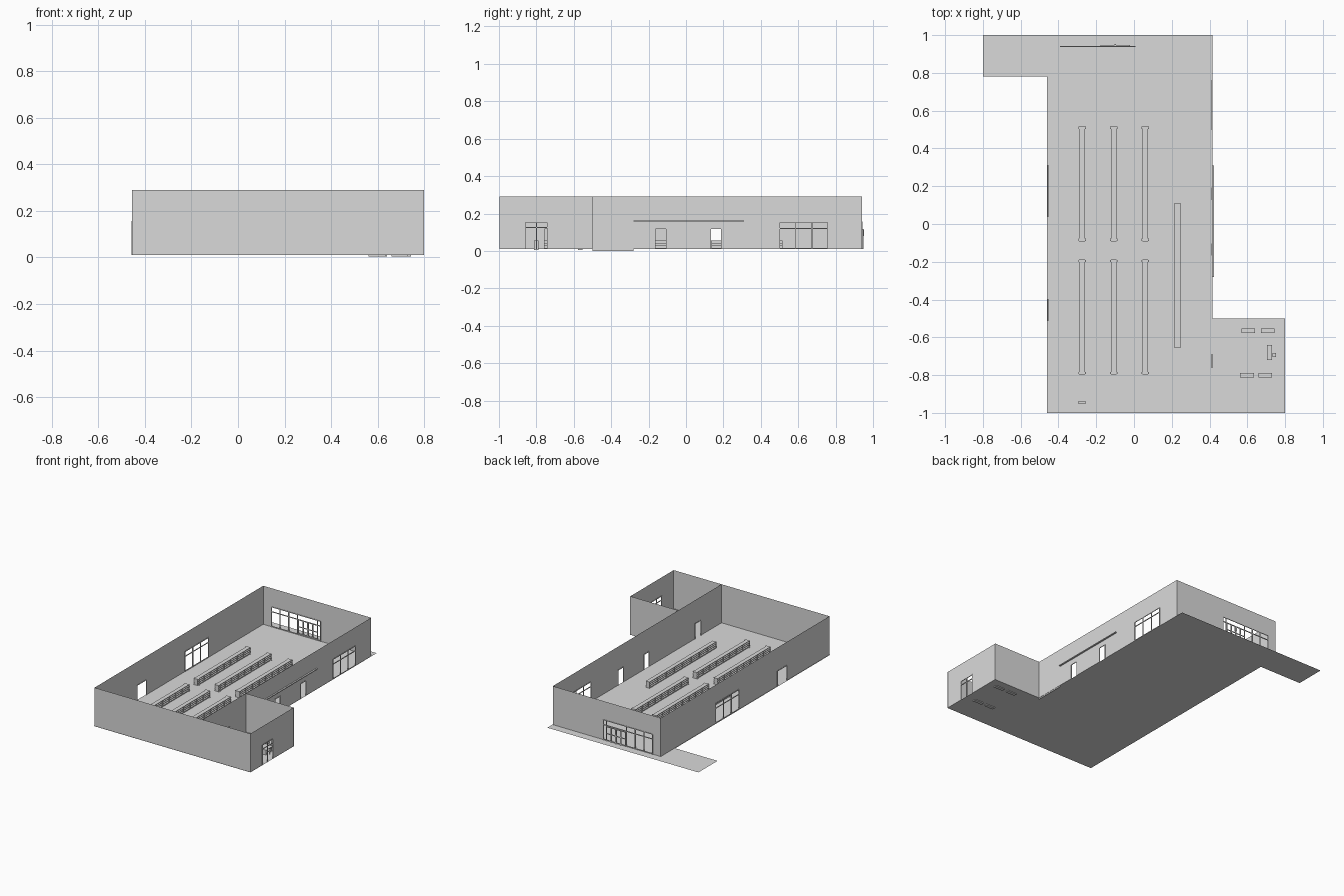
import bpy
import bmesh
from mathutils import Matrix, Vector

cube = bpy.data.objects.get("Cube")
if cube:
    bpy.data.objects.remove(cube, do_unlink=True)

grey = bpy.data.materials.new("plain_grey")
grey.use_nodes = True
colour = (0.7, 0.7, 0.7, 1)
grey.diffuse_color = colour
for node in grey.node_tree.nodes:
    if node.type == 'BSDF_PRINCIPLED':
        node.inputs["Base Color"].default_value = colour

FLOOR, TOP = 0.01, 0.29
LEFT, RIGHT, OUTER = -0.455, 0.413, 0.8
FRONT, BACK, ANNEX = -0.998, 0.94, -0.5
DOOR, TRANSOM, HEAD = 0.12, 0.12, 0.155
BAR = 0.005


def finish(name, bm):
    mesh = bpy.data.meshes.new(name)
    bm.to_mesh(mesh)
    bm.free()
    mesh.materials.append(grey)
    obj = bpy.data.objects.new(name, mesh)
    bpy.context.collection.objects.link(obj)
    return obj


def add_box(bm, x, y, z):
    """Box from three (low, high) ranges."""
    size = [r[1] - r[0] for r in (x, y, z)]
    mid = Vector([(r[0] + r[1]) / 2 for r in (x, y, z)])
    bmesh.ops.create_cube(bm, size=1, matrix=Matrix.Translation(mid) @ Matrix.Diagonal((*size, 1)))


def boxes(name, ranges):
    bm = bmesh.new()
    for r in ranges:
        add_box(bm, *r)
    return finish(name, bm)


def wall(name, axis, pos, start, end, openings=(), bottom=FLOOR):
    """Thin wall along an axis; openings are (start, end, head height)."""
    bm = bmesh.new()

    def panel(a, b, low, high):
        corners = [(a, low), (b, low), (b, high), (a, high)]
        if axis == 'x':
            bm.faces.new([bm.verts.new((s, pos, z)) for s, z in corners])
        else:
            bm.faces.new([bm.verts.new((pos, s, z)) for s, z in corners])

    here = start
    for a, b, head in sorted(openings):
        panel(here, a, bottom, TOP)
        panel(a, b, head, TOP)
        here = b
    panel(here, end, bottom, TOP)
    bmesh.ops.remove_doubles(bm, verts=bm.verts, dist=0.0005)
    return finish(name, bm)


def frame(name, axis, pos, uprights, rails, low=FLOOR):
    """Upright and horizontal bars; the last rail height is the head."""
    h, a, b = BAR / 2, uprights[0], uprights[-1]
    spans = [((u - h, u + h), (low, rails[-1])) for u in uprights]
    spans += [((a, b), (r - h, r + h)) for r in rails]
    depth = (pos - h, pos + h)
    return boxes(name, [(s, depth, z) if axis == 'x' else (depth, s, z) for s, z in spans])


# Floor slab with the path beyond the entrance
bm = bmesh.new()
outline = [(-0.46, -1), (OUTER, -1), (OUTER, ANNEX), (0.415, ANNEX),
           (0.415, 1), (-0.8, 1), (-0.8, 0.78), (-0.46, 0.78)]
bm.faces.new([bm.verts.new((x, y, FLOOR)) for x, y in outline])
finish("floor", bm)

# Walls
side_window, bay_window = (0.04, 0.31), (0.5, 0.76)
left_door, inner_door, annex_door = (-0.51, -0.4), (-0.76, -0.69), (-0.86, -0.74)
side_doors = [(-0.165, -0.105), (0.13, 0.19)]
entrance = (-0.39, 0.005)
wall("front_wall", 'x', FRONT, LEFT, OUTER)
wall("back_wall", 'x', BACK, LEFT, RIGHT, [(*entrance, HEAD)])
wall("left_wall", 'y', LEFT, FRONT, BACK, [(*left_door, DOOR), (*side_window, HEAD)])
wall("right_wall", 'y', RIGHT, -0.28, BACK,
     [(*d, DOOR) for d in side_doors] + [(*bay_window, HEAD)])
wall("link_wall", 'y', RIGHT, ANNEX, -0.28, bottom=0)
wall("dividing_wall", 'y', RIGHT, FRONT, ANNEX, [(*inner_door, DOOR)])
wall("annex_side_wall", 'y', OUTER - 0.002, FRONT, ANNEX, [(*annex_door, HEAD)])
wall("annex_back_wall", 'x', ANNEX, RIGHT, OUTER)

# Window and door frames
for name, pos, (a, b) in (("left_window_frame", LEFT, side_window),
                          ("right_window_frame", RIGHT, bay_window)):
    third = (b - a) / 3
    frame(name, 'y', pos, [a, a + third, b - third, b], [FLOOR + 0.003, TRANSOM, HEAD])
frame("annex_door_frame", 'y', OUTER - 0.002, [-0.86, -0.8, -0.74], [0.125, HEAD])
for a, b in side_doors:
    frame("side_door_frame", 'y', RIGHT, [a, b], [DOOR])
frame("left_door_frame", 'y', LEFT, list(left_door), [DOOR])
frame("inner_door_frame", 'y', RIGHT, list(inner_door), [DOOR])
frame("entrance_frame", 'x', BACK, [-0.39, -0.32, -0.25, -0.18, -0.02, 0.005],
      [FLOOR + 0.003, TRANSOM, HEAD])
# Sliding entrance leaves
for i in range(4):
    a = -0.175 + i * 0.039
    frame("entrance_leaf", 'x', BACK + 0.006, [a, a + 0.034], [0.016, 0.065, 0.115])
boxes("entrance_handle", [((-0.104, -0.094), (BACK, BACK + 0.012), (0.08, 0.115))])

# Outside rail on the right wall
boxes("wall_rail", [((RIGHT, 0.424), (-0.28, 0.31), (0.158, 0.164))])


def shelf_row(name, x, start, end, ends=True):
    """Double-sided shelving with a spine, boards, dividers and end caps."""
    half, top = 0.015, 0.056
    parts = [((x - half, x + half), (start, end), (FLOOR, 0.017)),
             ((x - 0.002, x + 0.002), (start, end), (FLOOR, top))]
    for z in (0.027, 0.04, 0.053):
        parts.append(((x - half, x + half), (start, end), (z, z + 0.003)))
    count = 8
    for i in range(count + 1):
        y = start + (end - start) * i / count
        parts.append(((x - half, x + half), (y - 0.0015, y + 0.0015), (FLOOR, top)))
    if ends:
        for a in (start, end - 0.012):
            for z in (FLOOR, 0.027, 0.04, 0.053):
                parts.append(((x - 0.02, x + 0.02), (a, a + 0.012), (z, z + 0.003)))
    return boxes(name, parts)


for x in (-0.275, -0.107, 0.06):
    shelf_row("back_shelf_row", x, -0.09, 0.515)
    shelf_row("front_shelf_row", x, -0.795, -0.19)
shelf_row("side_shelf_row", 0.23, -0.655, 0.11, ends=False)

# Loose furniture
boxes("hall_cabinet", [((-0.293, -0.257), (-0.953, -0.938), (FLOOR, 0.05))])
for x, y in ((0.605, -0.566), (0.708, -0.566), (0.598, -0.8), (0.695, -0.8)):
    boxes("annex_cabinet", [((x - 0.036, x + 0.036), (y - 0.012, y + 0.012), (0.004, 0.055))])
boxes("desk", [((0.705, 0.73), (-0.72, -0.64), (0.042, 0.046)),
               ((0.705, 0.73), (-0.72, -0.715), (FLOOR, 0.042)),
               ((0.705, 0.73), (-0.645, -0.64), (FLOOR, 0.042))])
boxes("chair", [((0.732, 0.75), (-0.704, -0.684), (0.028, 0.032)),
                ((0.748, 0.751), (-0.704, -0.684), (0.032, 0.056)),
                ((0.739, 0.743), (-0.696, -0.692), (FLOOR, 0.028))])
